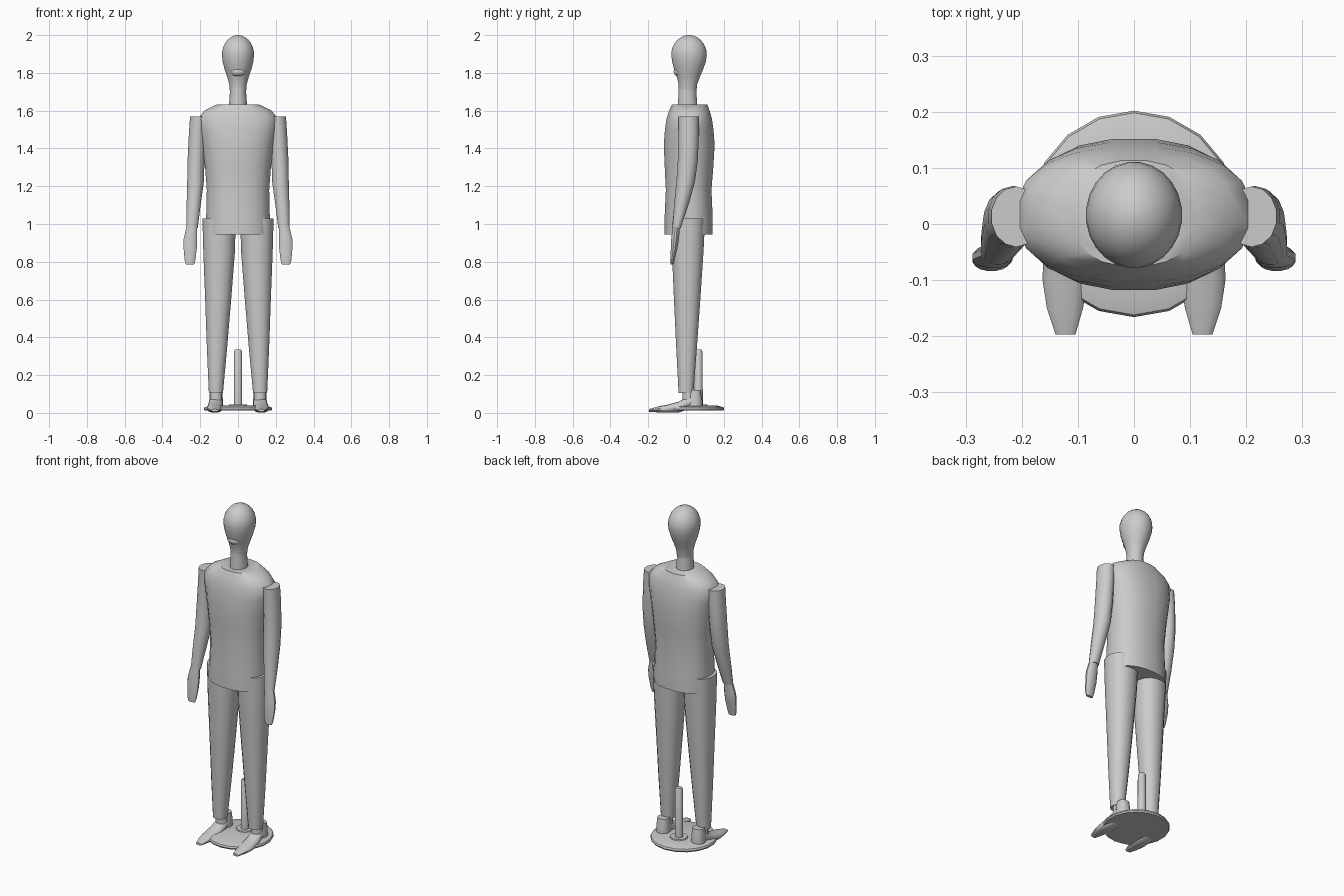
import bpy, bmesh, math


def loft(name, rings, n=16, power=2.0, axis='Z', x0=0.0, flip=1, angle=40):
    """Skin rings of (position along axis, centre x, centre other, radius x, radius other)."""
    bm = bmesh.new()
    loops = []
    for p, cx, co, rx, ro in rings:
        loop = []
        for i in range(n):
            a = 2 * math.pi * (i + 0.5) / n
            c, s = math.cos(a), math.sin(a)
            x = flip * (x0 + cx + rx * math.copysign(abs(c) ** (2 / power), c))
            o = co + ro * math.copysign(abs(s) ** (2 / power), s)
            loop.append(bm.verts.new((x, o, p) if axis == 'Z' else (x, p, o)))
        loops.append(loop)
    for a, b in zip(loops, loops[1:]):
        for i in range(n):
            j = (i + 1) % n
            bm.faces.new((a[i], a[j], b[j], b[i]))
    bm.faces.new(loops[0])
    bm.faces.new(loops[-1])
    bmesh.ops.recalc_face_normals(bm, faces=bm.faces)
    mesh = bpy.data.meshes.new(name)
    bm.to_mesh(mesh)
    bm.free()
    mesh.shade_smooth()
    mesh.set_sharp_from_angle(angle=math.radians(angle))
    obj = bpy.data.objects.new(name, mesh)
    bpy.context.collection.objects.link(obj)
    return obj


# Torso, open-shouldered with a flat hem
loft("torso", [
    (0.945, 0, 0.014, 0.172, 0.128), (1.05, 0, 0.014, 0.17, 0.128),
    (1.18, 0, 0.014, 0.167, 0.122), (1.30, 0, 0.016, 0.176, 0.13),
    (1.42, 0, 0.017, 0.192, 0.136), (1.50, 0, 0.017, 0.206, 0.13),
    (1.56, 0, 0.017, 0.212, 0.121), (1.60, 0, 0.018, 0.18, 0.108),
    (1.632, 0, 0.019, 0.115, 0.095)], n=20, power=2.3)

# Neck and head
loft("neck", [
    (1.60, 0, 0.008, 0.049, 0.054), (1.65, 0, 0.008, 0.047, 0.051),
    (1.69, 0, 0.008, 0.044, 0.048), (1.75, 0, 0.008, 0.044, 0.047)], n=20)
head = [
    (1.69, 0, 0.008, 0.042, 0.046), (1.74, 0, 0.01, 0.047, 0.05),
    (1.78, 0, 0.013, 0.058, 0.062), (1.82, 0, 0.014, 0.072, 0.078),
    (1.86, 0, 0.016, 0.082, 0.09)]
for k in range(8):  # rounded crown
    t = k / 7 * math.radians(87)
    head.append((1.895 + 0.105 * math.sin(t), 0, 0.016,
                 0.086 * math.cos(t), 0.095 * math.cos(t)))
loft("head", head, n=24)

# Chin
chin = []
for k in range(7):
    t = math.radians(-85 + k * 170 / 6)
    chin.append((1.806 + 0.026 * math.sin(t), 0, -0.036,
                 0.042 * math.cos(t), 0.031 * math.cos(t)))
loft("chin", chin, n=16)

for side, flip in (("left", 1), ("right", -1)):
    # Arm and hand
    loft("arm_" + side, [
        (0.98, 0.243, -0.05, 0.031, 0.023), (1.10, 0.235, -0.025, 0.038, 0.038),
        (1.22, 0.225, -0.002, 0.045, 0.049), (1.34, 0.222, 0.01, 0.046, 0.053),
        (1.48, 0.215, 0.014, 0.046, 0.054), (1.568, 0.21, 0.013, 0.045, 0.054)],
        n=14, flip=flip)
    loft("hand_" + side, [
        (0.785, 0.254, -0.074, 0.022, 0.009), (0.81, 0.254, -0.072, 0.03, 0.012),
        (0.87, 0.253, -0.063, 0.036, 0.018), (0.92, 0.252, -0.058, 0.037, 0.021),
        (1.00, 0.243, -0.05, 0.027, 0.02)], n=12, flip=flip)
    # Trouser leg
    loft("leg_" + side, [
        (0.105, 0.117, 0.0, 0.038, 0.04), (0.35, 0.111, 0.003, 0.055, 0.056),
        (0.60, 0.105, 0.006, 0.07, 0.071), (0.85, 0.1, 0.009, 0.085, 0.085),
        (1.03, 0.1, 0.011, 0.09, 0.092)], n=16, power=2.2, flip=flip)
    # Shoe: toe and sole run along y, heel cup and ankle rise from it
    loft("shoe_" + side, [
        (-0.197, 0.122, 0.013, 0.018, 0.007), (-0.15, 0.123, 0.018, 0.033, 0.015),
        (-0.10, 0.123, 0.022, 0.041, 0.021), (-0.04, 0.121, 0.03, 0.041, 0.029),
        (0.0, 0.118, 0.048, 0.037, 0.033), (0.03, 0.117, 0.065, 0.035, 0.03)],
        n=14, power=2.2, axis='Y', flip=flip)
    loft("heel_" + side, [
        (0.036, 0.116, 0.045, 0.038, 0.042), (0.07, 0.116, 0.045, 0.037, 0.041),
        (0.12, 0.116, 0.046, 0.033, 0.031)], n=14, power=2.3, flip=flip)
    loft("ankle_" + side, [
        (0.05, 0.117, 0.015, 0.034, 0.035), (0.12, 0.117, 0.01, 0.031, 0.029)],
        n=14, flip=flip)

# Stand: round base, collar and calf pole
loft("stand_base", [
    (0.012, 0, 0.018, 0.18, 0.18), (0.02, 0, 0.018, 0.184, 0.184),
    (0.03, 0, 0.018, 0.18, 0.18), (0.038, 0, 0.018, 0.15, 0.15)], n=18, angle=30)
loft("stand_collar", [
    (0.034, 0, 0.066, 0.05, 0.05), (0.044, 0, 0.066, 0.047, 0.047)], n=16)
loft("stand_pole", [
    (0.03, 0, 0.066, 0.023, 0.023), (0.325, 0, 0.066, 0.022, 0.022),
    (0.335, 0, 0.066, 0.016, 0.016)], n=14)
